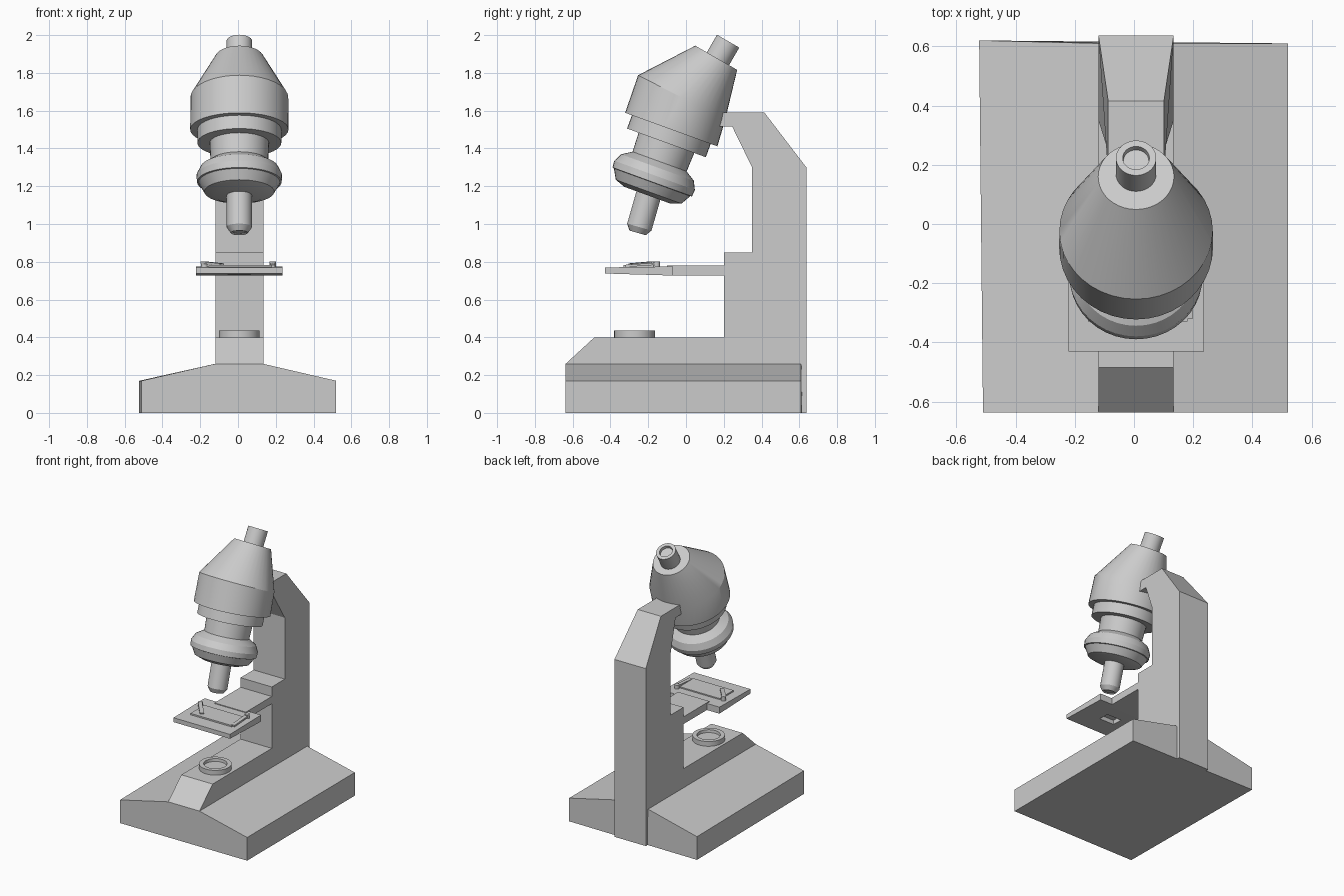
import bpy, bmesh, math
from mathutils import Vector

if "Cube" in bpy.data.objects:
    bpy.data.objects.remove(bpy.data.objects["Cube"])

CX = 0.007  # the model's centre line
SIDES = 40


def finish(name, bm, smooth=False):
    bmesh.ops.recalc_face_normals(bm, faces=bm.faces)
    me = bpy.data.meshes.new(name)
    bm.to_mesh(me)
    bm.free()
    ob = bpy.data.objects.new(name, me)
    bpy.context.collection.objects.link(ob)
    if smooth:
        bpy.ops.object.select_all(action='DESELECT')
        ob.select_set(True)
        bpy.context.view_layer.objects.active = ob
        bpy.ops.object.shade_smooth_by_angle(angle=math.radians(25))
    return ob


def prism(name, points, a, b, axis):
    """Extrude a profile from a to b: axis 'X' takes (y, z), 'Y' takes (x, z)."""
    bm = bmesh.new()
    def place(p, t):
        return (t, p[0], p[1]) if axis == 'X' else (p[0], t, p[1])
    lo = [bm.verts.new(place(p, a)) for p in points]
    hi = [bm.verts.new(place(p, b)) for p in points]
    bm.faces.new(lo)
    bm.faces.new(hi)
    n = len(points)
    for i in range(n):
        j = (i + 1) % n
        bm.faces.new((lo[i], lo[j], hi[j], hi[i]))
    return finish(name, bm)


def loft(name, rings):
    """Join rings given as (y, z, tilt in degrees, radius) into a capped skin."""
    bm = bmesh.new()
    loops = []
    for y, z, tilt, r in rings:
        t = math.radians(tilt)
        e = Vector((0, math.cos(t), -math.sin(t)))
        loop = []
        for i in range(SIDES):
            a = 2 * math.pi * i / SIDES
            loop.append(bm.verts.new(Vector((CX, y, z)) + Vector((r * math.cos(a), 0, 0)) + e * r * math.sin(a)))
        loops.append(loop)
    for p, q in zip(loops, loops[1:]):
        for i in range(SIDES):
            j = (i + 1) % SIDES
            bm.faces.new((p[i], p[j], q[j], q[i]))
    bm.faces.new(loops[0])
    bm.faces.new(loops[-1])
    return finish(name, bm, True)


def along(y, z, tilt, profile):
    """Rings for a straight tilted axis from (distance, radius) pairs."""
    s, c = math.sin(math.radians(tilt)), math.cos(math.radians(tilt))
    return [(y + s * d, z + c * d, tilt, r) for d, r in profile]


def box(name, lo, hi, turn=0, pitch=0):
    bm = bmesh.new()
    bmesh.ops.create_cube(bm, size=1)
    size = [h - l for l, h in zip(lo, hi)]
    bmesh.ops.scale(bm, vec=size, verts=bm.verts)
    ob = finish(name, bm)
    ob.location = [(h + l) / 2 for l, h in zip(lo, hi)]
    ob.rotation_euler = (math.radians(pitch), 0, math.radians(turn))
    return ob


# Base with sloped shoulders; its rear left corner flares slightly
base = prism("base", [(-0.51, 0), (0.52, 0), (0.52, 0.17), (0.132, 0.26), (-0.12, 0.26), (-0.51, 0.17)],
             -0.637, 0.61, 'Y')
for v in base.data.vertices:
    if v.co.x < -0.5 and v.co.y > 0:
        v.co.x, v.co.y = -0.523, 0.62

# Spine and arm in one side profile, narrowed towards the head
arm = prism("arm", [(-0.637, 0.26), (-0.6, 0.2), (0.3, 0.2), (0.3, 0), (0.637, 0), (0.637, 1.3), (0.415, 1.59),
                    (0.16, 1.59), (0.16, 1.515), (0.245, 1.515), (0.35, 1.3), (0.35, 0.85),
                    (0.2, 0.85), (0.2, 0.4), (-0.485, 0.4)], CX - 0.127, CX + 0.127, 'X')
for v in arm.data.vertices:
    if v.co.z > 1.4:
        v.co.x = CX + (v.co.x - CX) * 0.74

# Lamp ring on the base
loft("lamp_ring", along(-0.272, 0.39, 0, [(0, 0.108), (0.045, 0.108), (0.045, 0.078), (0.025, 0.076)]))

# Stage plate with its light opening, and the bracket holding it
stage = prism("stage", [(-0.43, 0.738), (-0.07, 0.727), (-0.07, 0.775), (-0.43, 0.77)], -0.222, 0.236, 'X')
hole = box("stage_hole_cutter", (CX - 0.06, -0.28, 0.7), (CX + 0.06, -0.2, 0.765))
hole.hide_render = True
hole.hide_viewport = True
cut = stage.modifiers.new("hole", 'BOOLEAN')
cut.object = hole
cut.solver = 'EXACT'
box("stage_bracket", (CX - 0.127, -0.1, 0.727), (CX + 0.127, 0.25, 0.78))

# Glass slide and the two clips
box("slide", (-0.155, -0.33, 0.765), (0.18, -0.17, 0.782))
box("left_clip", (-0.15, -0.315, 0.785), (-0.122, -0.155, 0.797), turn=40, pitch=4)
box("right_clip", (0.17, -0.32, 0.778), (0.197, -0.15, 0.79), pitch=4)
for name, x, y in (("left_clip_post", -0.178, -0.18), ("right_clip_post", 0.183, -0.155)):
    loft(name, along(y, 0.765, 0, [(0, 0.017), (0.037, 0.017)])).location.x = x - CX

# Optical head: bent body with collar, neck and revolving nosepiece
loft("head_body", [(-0.078, 1.5, 20, 0.26), (-0.023, 1.67, 27, 0.259), (0.16, 1.88, 30, 0.128)])
loft("head_collar", along(-0.078, 1.5, 20, [(0.03, 0.222), (-0.075, 0.222)]))
loft("neck", along(-0.078, 1.5, 20, [(-0.05, 0.158), (-0.19, 0.152), (-0.23, 0.175)]))
loft("nosepiece", along(-0.078, 1.5, 20, [(-0.18, 0.152), (-0.214, 0.205), (-0.258, 0.227),
                                          (-0.295, 0.224), (-0.297, 0.215), (-0.35, 0.185), (-0.37, 0.13)]))

# Objective lens and eyepiece
loft("objective", along(-0.185, 1.2, 16, [(0.02, 0.067), (-0.225, 0.067), (-0.257, 0.045), (-0.25, 0.035)]))
loft("eyepiece", along(0.223, 1.968, 30, [(-0.14, 0.068), (0, 0.068), (0, 0.045), (-0.02, 0.043)]))
